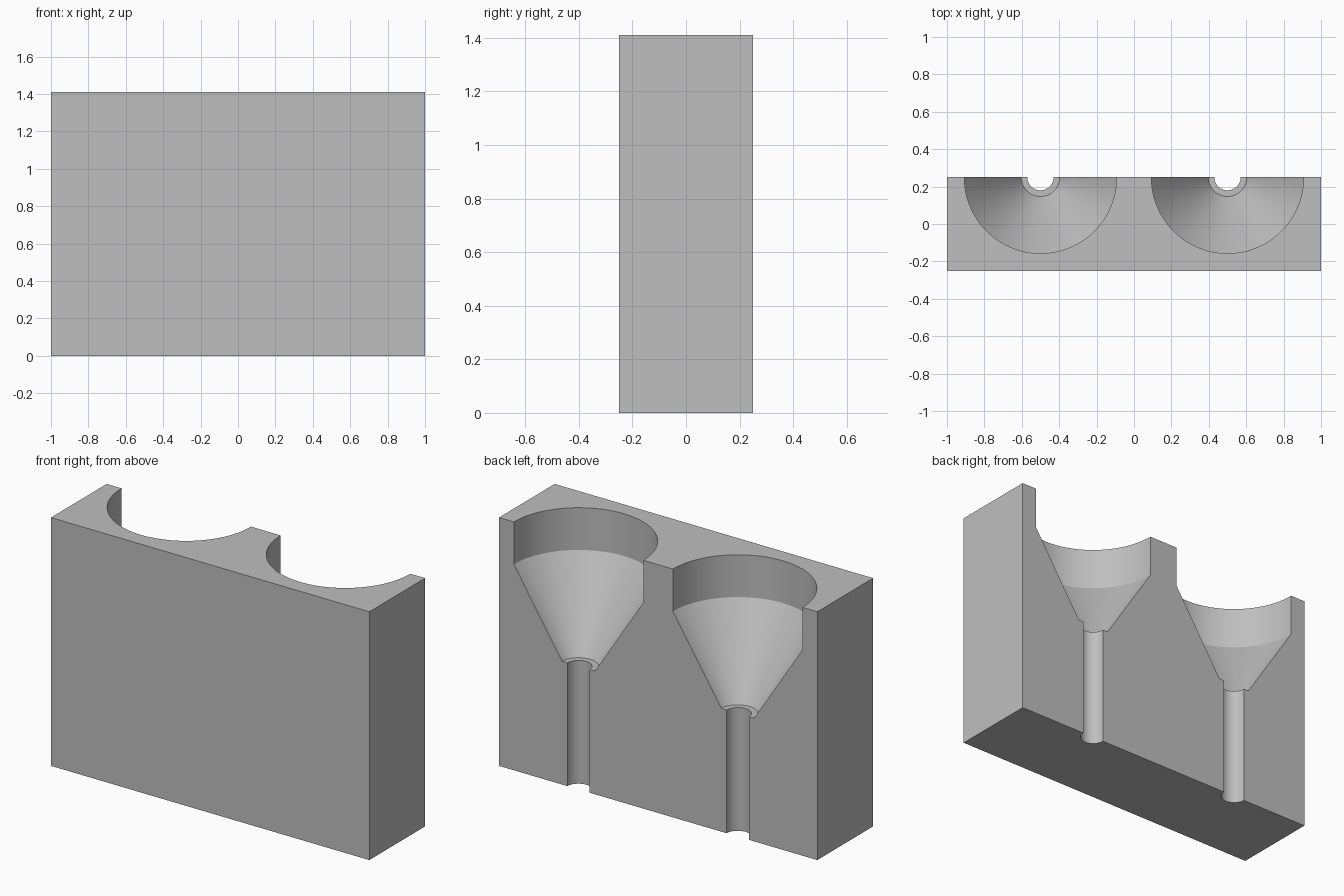
import bpy, bmesh, math
from mathutils import Matrix

if "Cube" in bpy.data.objects:
    bpy.data.objects.remove(bpy.data.objects["Cube"], do_unlink=True)

WIDTH, DEPTH, HEIGHT = 2.0, 0.5, 1.41
SEGMENTS = 96

# Single plain grey
grey = bpy.data.materials.new("light grey")
grey.use_nodes = True
grey.diffuse_color = (0.52, 0.52, 0.52, 1)
grey.node_tree.nodes["Principled BSDF"].inputs["Base Color"].default_value = grey.diffuse_color


def add_object(name, bm):
    bmesh.ops.recalc_face_normals(bm, faces=bm.faces)
    mesh = bpy.data.meshes.new(name)
    bm.to_mesh(mesh)
    bm.free()
    mesh.materials.append(grey)
    obj = bpy.data.objects.new(name, mesh)
    bpy.context.collection.objects.link(obj)
    return obj


# Solid block
bm = bmesh.new()
bmesh.ops.create_cube(bm, size=1, matrix=Matrix.Translation((0, 0, HEIGHT / 2))
                      @ Matrix.Diagonal((WIDTH, DEPTH, HEIGHT, 1)))
block = add_object("funnel_block", bm)

# Funnel profile: bore, ledge, cone, straight rim (radius, height)
PROFILE = [(0, -0.1), (0.07, -0.1), (0.07, 0.70), (0.103, 0.70),
           (0.407, 1.17), (0.407, HEIGHT + 0.1), (0, HEIGHT + 0.1)]


def funnel_cutter(name, x):
    bm = bmesh.new()
    verts = [bm.verts.new((r, 0, z)) for r, z in PROFILE]
    edges = [bm.edges.new(pair) for pair in zip(verts, verts[1:])]
    bmesh.ops.spin(bm, geom=verts + edges, cent=(0, 0, 0), axis=(0, 0, 1),
                   angle=math.tau, steps=SEGMENTS)
    bmesh.ops.remove_doubles(bm, verts=bm.verts, dist=1e-4)
    bmesh.ops.translate(bm, verts=bm.verts, vec=(x, DEPTH / 2, 0))
    cutter = add_object(name, bm)
    cutter.hide_render = True
    return cutter


# Carve both half funnels out of the back face
bpy.ops.object.select_all(action="DESELECT")
bpy.context.view_layer.objects.active = block
block.select_set(True)
for name, x in (("left_funnel_cutter", 0.5), ("right_funnel_cutter", -0.5)):
    cutter = funnel_cutter(name, x)
    mod = block.modifiers.new(name, "BOOLEAN")
    mod.operation = "DIFFERENCE"
    mod.solver = "EXACT"
    mod.object = cutter
    bpy.ops.object.modifier_apply(modifier=mod.name)
    bpy.data.objects.remove(cutter, do_unlink=True)

# Smooth curved walls, crisp rims
bpy.ops.object.shade_smooth_by_angle(angle=math.radians(20))
